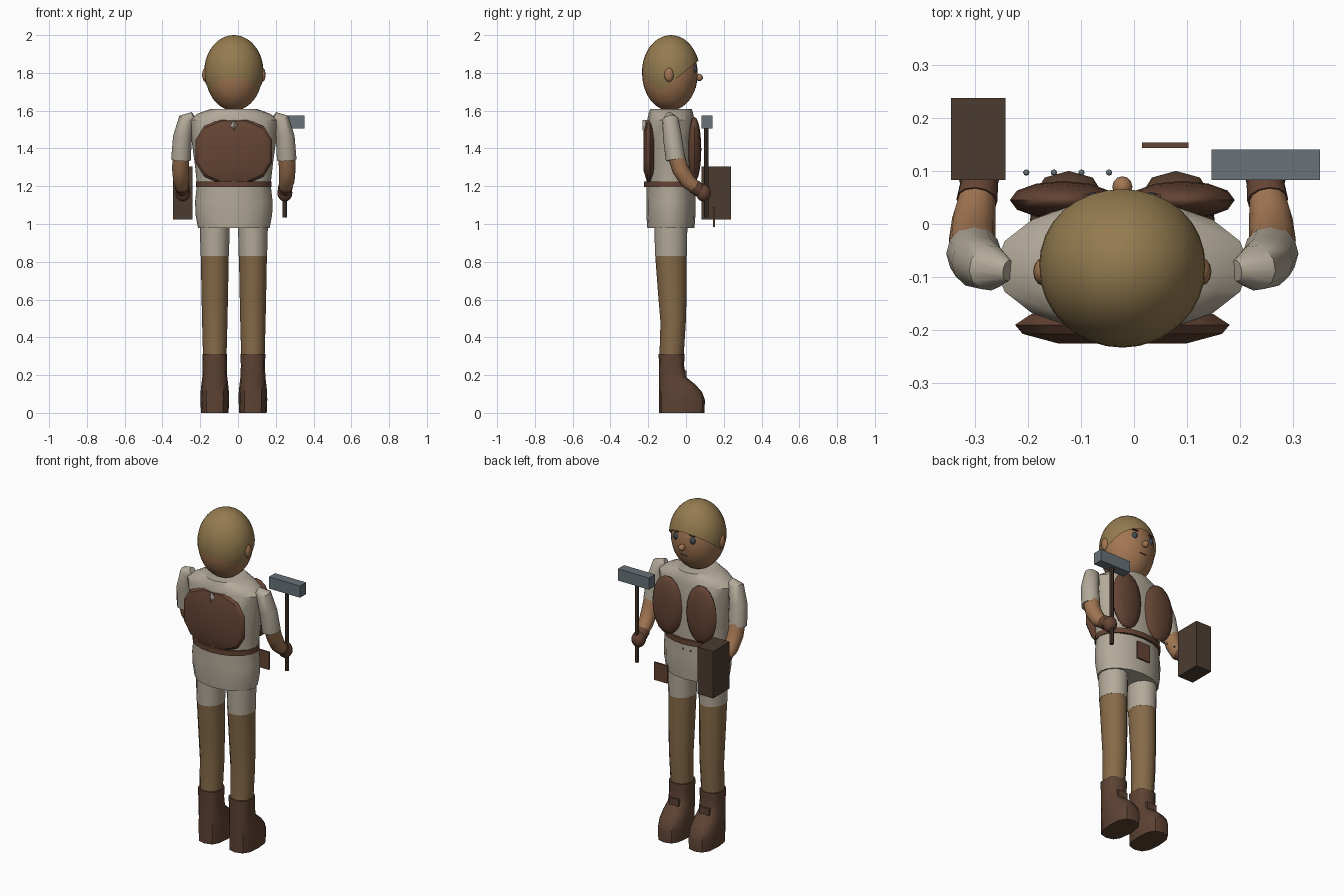
import bpy, bmesh, math
from mathutils import Vector

if "Cube" in bpy.data.objects:
    bpy.data.objects.remove(bpy.data.objects["Cube"])

CX, CY = -0.022, -0.08          # body axis
COL = dict(shirt=(0.45, 0.40, 0.32), hair=(0.30, 0.20, 0.08), skin=(0.36, 0.18, 0.085),
           trouser=(0.24, 0.145, 0.065), leather=(0.13, 0.058, 0.034), boot=(0.11, 0.055, 0.033),
           box=(0.07, 0.045, 0.03), metal=(0.14, 0.17, 0.19), eye=(0.05, 0.07, 0.09))
MATS = {}
for k, c in COL.items():
    MATS[k] = bpy.data.materials.new(k)
    MATS[k].diffuse_color = (*c, 1)


def finish(bm, name, mat, angle=40):
    bmesh.ops.recalc_face_normals(bm, faces=bm.faces)
    me = bpy.data.meshes.new(name)
    bm.to_mesh(me)
    bm.free()
    ob = bpy.data.objects.new(name, me)
    bpy.context.collection.objects.link(ob)
    me.materials.append(MATS[mat])
    if angle:
        bpy.ops.object.select_all(action='DESELECT')
        ob.select_set(True)
        bpy.context.view_layer.objects.active = ob
        bpy.ops.object.shade_smooth_by_angle(angle=math.radians(angle))
    return ob


def skin_rings(name, rings, mat, angle=40):
    bm = bmesh.new()
    vs = [[bm.verts.new(p) for p in r] for r in rings]
    n = len(vs[0])
    for a, b in zip(vs, vs[1:]):
        for i in range(n):
            j = (i + 1) % n
            bm.faces.new((a[i], a[j], b[j], b[i]))
    bm.faces.new(vs[0])
    bm.faces.new(vs[-1])
    return finish(bm, name, mat, angle)


def loft(name, rows, mat, n=12, p=1.0, angle=40):
    """Horizontal rings: rows of (x, y, z, rx, ry); p < 1 squares the outline."""
    def pw(v):
        return math.copysign(abs(v) ** p, v)
    rings = [[(x + rx * pw(math.cos(2 * math.pi * i / n)), y + ry * pw(math.sin(2 * math.pi * i / n)), z)
              for i in range(n)] for x, y, z, rx, ry in rows]
    return skin_rings(name, rings, mat, angle)


def tube(name, pts, radii, mat, n=10):
    """Round tube along a path with varying radius."""
    pts = [Vector(p) for p in pts]
    rings = []
    for i, p in enumerate(pts):
        d = (pts[min(i + 1, len(pts) - 1)] - pts[max(i - 1, 0)]).normalized()
        u = d.cross(Vector((0, 1, 0.3))).normalized()
        w = d.cross(u)
        rings.append([p + radii[i] * (u * math.cos(2 * math.pi * k / n) + w * math.sin(2 * math.pi * k / n))
                      for k in range(n)])
    return skin_rings(name, rings, mat)


def ball(name, c, r, mat, u=16, v=10, cut=None):
    bm = bmesh.new()
    bmesh.ops.create_uvsphere(bm, u_segments=u, v_segments=v, radius=1)
    for q in bm.verts:
        q.co = Vector((c[0] + q.co.x * r[0], c[1] + q.co.y * r[1], c[2] + q.co.z * r[2]))
    if cut:
        bmesh.ops.bisect_plane(bm, geom=bm.verts[:] + bm.edges[:] + bm.faces[:],
                               plane_co=cut[0], plane_no=cut[1], clear_inner=True)
    return finish(bm, name, mat, 60)


def box(name, lo, hi, mat):
    bm = bmesh.new()
    bmesh.ops.create_cube(bm, size=1)
    for q in bm.verts:
        q.co = Vector([(lo[i] + hi[i]) / 2 + q.co[i] * (hi[i] - lo[i]) for i in range(3)])
    return finish(bm, name, mat, 0)


# head with cap of hair cut on a slanted plane
ball("head", (CX, CY - 0.005, 1.795), (0.15, 0.147, 0.195), 'skin', 32, 20)
ball("hair", (CX, CY, 1.805), (0.157, 0.153, 0.195), 'hair', 32, 20,
     cut=((0, 0.066, 1.865), (0, -0.23, 0.286)))
ball("nose", (CX, 0.07, 1.775), (0.019, 0.02, 0.019), 'skin', 12, 8)
box("mouth", (CX - 0.02, 0.03, 1.721), (CX + 0.02, 0.054, 1.726), 'boot')

# tunic torso and skirt
loft("tunic", [(CX, CY, z, a, b) for z, a, b in (
    (0.98, 0.19, 0.125), (1.05, 0.203, 0.13), (1.12, 0.205, 0.13), (1.21, 0.195, 0.128),
    (1.32, 0.207, 0.13), (1.45, 0.225, 0.13), (1.55, 0.24, 0.125), (1.585, 0.19, 0.118),
    (1.61, 0.12, 0.11))], 'shirt', n=16)
loft("belt", [(CX, CY, 1.195, 0.2, 0.142), (CX, CY, 1.225, 0.2, 0.142)], 'leather', n=20)

# back plate: flattened rounded slab
plate = []
for y, s in ((-0.17, 0.85), (-0.19, 1.0), (-0.207, 0.93), (-0.225, 0.6)):
    plate.append([(CX + 0.208 * s * math.copysign(abs(math.cos(a)) ** 0.8, math.cos(a)), y,
                   1.385 + 0.177 * s * math.copysign(abs(math.sin(a)) ** 0.8, math.sin(a)))
                  for a in [2 * math.pi * (i + 0.5) / 12 for i in range(12)]])
skin_rings("back_plate", plate, 'leather', 30)
loft("back_diamond", [(CX, -0.215, z, r, 0.015) for z, r in
                      ((1.495, 0.002), (1.52, 0.02), (1.55, 0.002))], 'shirt', n=4, angle=0)

# belt studs and hanging tag
for i in range(4):
    ball("belt_stud", (-0.203 + 0.052 * i, 0.097, 1.19), (0.006,) * 3, 'metal', 8, 6)
box("belt_tag", (0.015, 0.143, 0.985), (0.103, 0.154, 1.09), 'leather')

# paired parts
for s, side in ((-1, "left"), (1, "right")):
    def X(d):
        return CX + s * d

    ball(side + "_ear", (X(0.15), -0.09, 1.79), (0.018, 0.026, 0.038), 'skin', 12, 8)
    ball(side + "_eye", (X(0.055), 0.046, 1.82), (0.017, 0.014, 0.02), 'eye', 12, 8)
    box(side + "_brow", (X(0.055) - 0.018, 0.045, 1.849), (X(0.055) + 0.018, 0.056, 1.855), 'boot')
    ball(side + "_chest_plate", (X(0.112), 0.045, 1.395), (0.1, 0.036, 0.172), 'leather', 12, 10)

    # arm
    tube(side + "_sleeve", [(X(0.215), -0.088, 1.575), (X(0.25), -0.083, 1.555), (X(0.272), -0.072, 1.46),
                            (X(0.28), -0.055, 1.34)], [0.02, 0.043, 0.05, 0.052], 'shirt', 12)
    tube(side + "_forearm", [(X(0.279), -0.055, 1.37), (X(0.283), -0.03, 1.29), (X(0.28), 0.01, 1.225),
                             (X(0.27), 0.075, 1.175)], [0.045, 0.044, 0.041, 0.031], 'skin', 12)
    tube(side + "_cuff", [(X(0.274), 0.045, 1.198), (X(0.27), 0.075, 1.175)], [0.039, 0.036], 'leather', 12)
    ball(side + "_hand", (X(0.27), 0.092, 1.165), (0.04, 0.04, 0.046), 'leather', 12, 8)

    # leg
    lx = X(0.101)
    loft(side + "_shorts", [(lx, -0.08, 0.83, 0.075, 0.084), (lx, -0.08, 1.02, 0.08, 0.088)], 'shirt')
    loft(side + "_trouser", [(lx, -0.077, 0.29, 0.062, 0.064), (lx, -0.068, 0.48, 0.067, 0.067),
                             (lx, -0.072, 0.62, 0.07, 0.075), (lx, -0.08, 0.832, 0.074, 0.083)], 'trouser')
    loft(side + "_boot", [(lx, (a + b) / 2, z, r, (b - a) / 2) for z, a, b, r in (
        (0, -0.143, 0.098, 0.073), (0.07, -0.143, 0.1, 0.076), (0.11, -0.143, 0.085, 0.075),
        (0.15, -0.143, 0.05, 0.071), (0.19, -0.143, 0.0, 0.066), (0.25, -0.143, -0.01, 0.064),
        (0.312, -0.145, -0.008, 0.066))], 'boot', n=12, p=0.75)
    box(side + "_boot_flap", (lx - 0.032, -0.02, 0.13), (lx + 0.032, 0.003, 0.225), 'boot')

# hammer
box("hammer_head", (0.146, 0.083, 1.505), (0.351, 0.14, 1.575), 'metal')
tube("hammer_handle", [(0.248, 0.108, 1.035), (0.248, 0.108, 1.53)], [0.012, 0.012], 'box', 8)

# carried case
box("case", (-0.345, 0.083, 1.025), (-0.242, 0.237, 1.305), 'box')

for m in bpy.data.materials:
    if m.users and not m.is_grease_pencil:
        m.use_nodes = True
        m.node_tree.nodes["Principled BSDF"].inputs["Base Color"].default_value = m.diffuse_color
